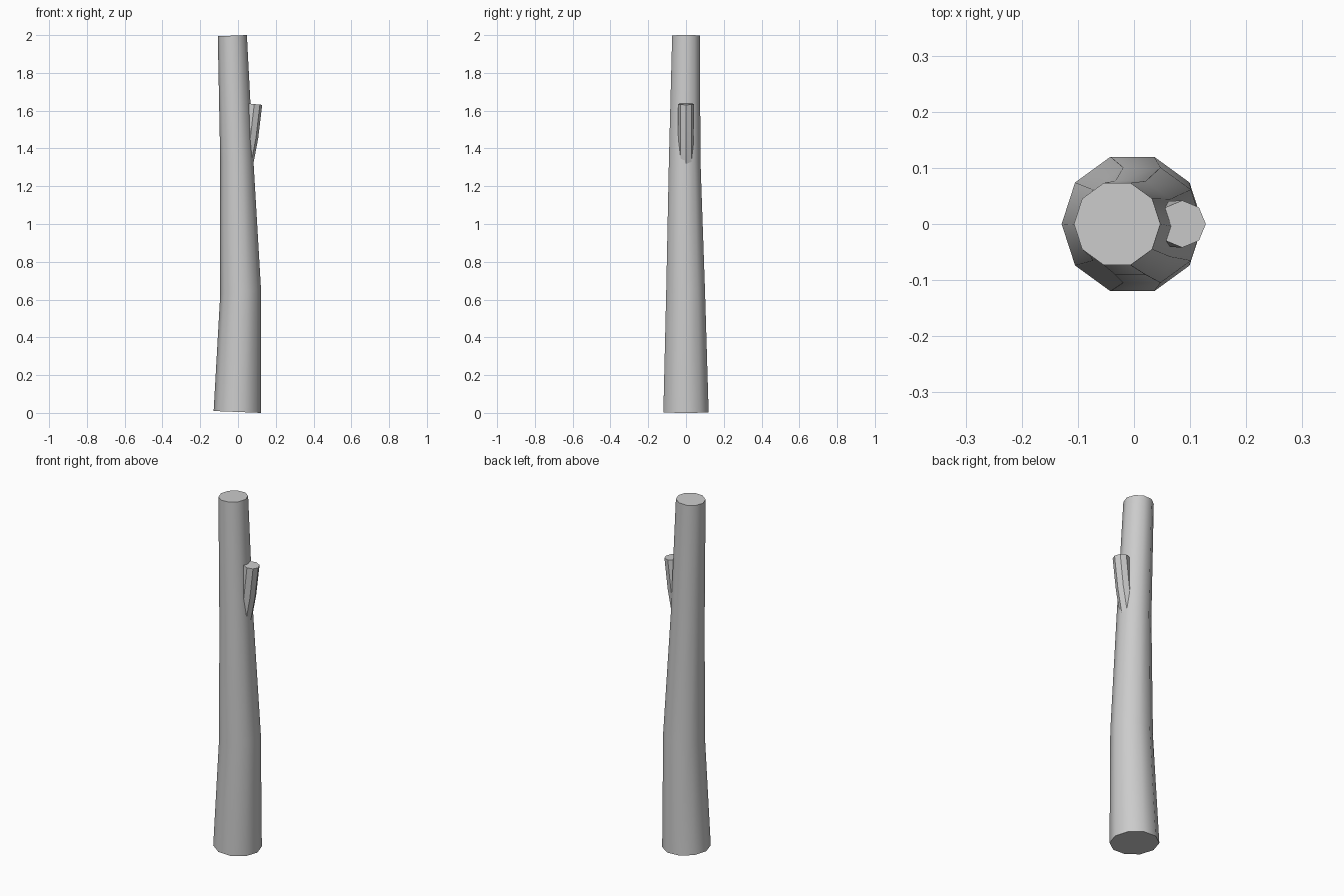
import bpy, bmesh, math

cube = bpy.data.objects.get("Cube")
if cube:
    bpy.data.objects.remove(cube, do_unlink=True)

grey = bpy.data.materials.new("bark grey")
grey.use_nodes = True
color = (0.6, 0.6, 0.6, 1)
grey.diffuse_color = color
grey.node_tree.nodes["Principled BSDF"].inputs["Base Color"].default_value = color


def tube(name, sides, rings):
    """Capped tube through rings of (x, y, z, radius, tilt along x)."""
    bm = bmesh.new()
    loops = []
    for x, y, z, r, tilt in rings:
        loop = []
        for i in range(sides):
            a = math.tau * i / sides
            dx = r * math.cos(a)
            loop.append(bm.verts.new((x + dx, y + r * math.sin(a), z + tilt * dx)))
        loops.append(loop)
    for low, high in zip(loops, loops[1:]):
        for i in range(sides):
            j = (i + 1) % sides
            bm.faces.new((low[i], low[j], high[j], high[i]))
    bm.faces.new(loops[0][::-1])
    bm.faces.new(loops[-1])
    mesh = bpy.data.meshes.new(name)
    bm.to_mesh(mesh)
    bm.free()
    mesh.materials.append(grey)
    obj = bpy.data.objects.new(name, mesh)
    bpy.context.collection.objects.link(obj)
    bpy.ops.object.select_all(action="DESELECT")
    obj.select_set(True)
    bpy.context.view_layer.objects.active = obj
    bpy.ops.object.shade_smooth_by_angle(angle=math.radians(40))
    return obj


# Slightly crooked, tapering trunk
tube("trunk", 10, [
    (-0.003, 0, 0.005, 0.126, -0.04),
    (0.014, -0.002, 0.64, 0.108, 0.1),
    (-0.006, -0.007, 1.33, 0.088, 0.0),
    (-0.030, 0, 1.997, 0.077, 0.04),
])

# Short cut branch growing out of the left side
tube("branch_stub", 8, [
    (0.030, 0, 1.28, 0.038, -0.5),
    (0.045, 0, 1.35, 0.040, -0.3),
    (0.066, 0, 1.46, 0.041, -0.15),
    (0.086, 0, 1.635, 0.042, -0.1),
])
